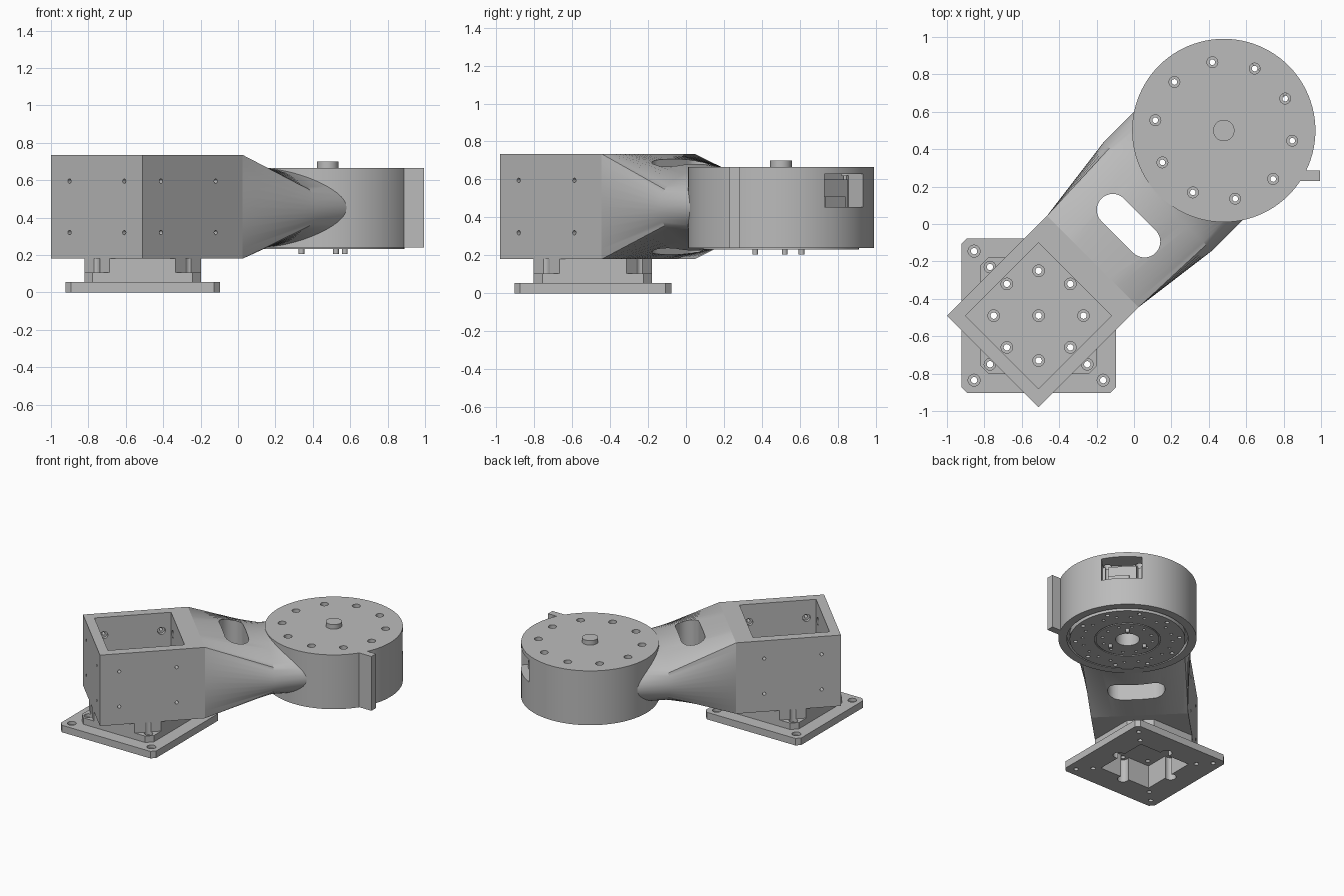
import bpy, bmesh
from math import sin, cos, pi, radians, tau
from mathutils import Matrix, Vector

cube = bpy.data.objects.get("Cube")
if cube:
    bpy.data.objects.remove(cube, do_unlink=True)

grey = bpy.data.materials.new("machined_grey")
grey.use_nodes = True
COLOR = (0.5, 0.5, 0.5, 1)
grey.diffuse_color = COLOR
grey.node_tree.nodes["Principled BSDF"].inputs["Base Color"].default_value = COLOR

BASE = Vector((-0.51, -0.49, 0))      # centre of the mounting end
DISC = Vector((0.48, 0.5, 0))         # centre of the drum
TURN = Matrix.Rotation(radians(45), 4, 'Z')
ARM = Matrix.Translation(BASE) @ TURN
DRUM = Matrix.Translation(DISC)
FOOT = Matrix.Translation(BASE)


def loft(bm, rings, frame):
    """Closed skin through matching rings of points."""
    rows = [[bm.verts.new(frame @ Vector(p)) for p in ring] for ring in rings]
    n = len(rows[0])
    for a, b in zip(rows, rows[1:]):
        for i in range(n):
            bm.faces.new((a[i], a[(i + 1) % n], b[(i + 1) % n], b[i]))
    bm.faces.new(rows[0][::-1])
    bm.faces.new(rows[-1])


def prism(bm, pts, z0, z1, frame):
    loft(bm, [[(x, y, z) for x, y in pts] for z in (z0, z1)], frame)


def circle(r, n=32, x=0, y=0):
    return [(x + r * cos(tau * i / n), y + r * sin(tau * i / n)) for i in range(n)]


def rect(x0, x1, y0, y1):
    return [(x0, y0), (x1, y0), (x1, y1), (x0, y1)]


def chamfered(h, c):
    k = h - c
    return [(h, -k), (h, k), (k, h), (-k, h), (-h, k), (-h, -k), (-k, -h), (k, -h)]


def make(name, *parts):
    """Object from (points, z0, z1, frame) prisms."""
    bm = bmesh.new()
    for part in parts:
        prism(bm, *part)
    return finish(name, bm)


def finish(name, bm):
    bmesh.ops.recalc_face_normals(bm, faces=bm.faces)
    me = bpy.data.meshes.new(name)
    bm.to_mesh(me)
    bm.free()
    me.materials.append(grey)
    ob = bpy.data.objects.new(name, me)
    bpy.context.collection.objects.link(ob)
    return ob


def cut(ob, *parts):
    """Subtract prisms that do not touch each other."""
    tool = make("cutter", *parts)
    tool.hide_render = True
    mod = ob.modifiers.new("cut", 'BOOLEAN')
    mod.operation, mod.solver, mod.object = 'DIFFERENCE', 'EXACT', tool
    with bpy.context.temp_override(object=ob, active_object=ob):
        bpy.ops.object.modifier_apply(modifier=mod.name)
    bpy.data.objects.remove(tool, do_unlink=True)


def holes(places, r, z0, z1, frame, n=24):
    return [(circle(r, n, x, y), z0, z1, frame) for x, y in places]


def corners(d):
    return [(x, y) for x in (-d, d) for y in (-d, d)]


# Foot: stepped plates with an open centre and corner screws
plate = make("base_plate", (chamfered(0.413, 0.03), 0, 0.055, FOOT))
tier = make("base_step", (chamfered(0.312, 0.045), 0.055, 0.105, FOOT))
collar = make("base_collar", (chamfered(0.312, 0.135), 0.105, 0.18, FOOT))
for ob in (plate, tier, collar):
    cut(ob, (rect(-0.22, 0.22, -0.22, 0.22), -0.1, 0.3, FOOT))
    cut(ob, *holes([(0.24, 0), (-0.24, 0), (0, 0.24), (0, -0.24)], 0.04, -0.1, 0.3, FOOT))
cut(plate, *holes(corners(0.345) + corners(0.26), 0.017, -0.1, 0.2, FOOT))
cut(plate, *holes(corners(0.345), 0.032, 0.03, 0.2, FOOT))
cut(tier, *holes(corners(0.26), 0.017, 0, 0.2, FOOT))
cut(tier, *holes(corners(0.26), 0.031, 0.08, 0.2, FOOT))
cut(collar, *holes(corners(0.26), 0.031, 0, 0.3, FOOT))

# Housing: open box with a bolted floor
HALF, LOW, HIGH, MID = 0.346, 0.18, 0.735, 0.4575
NECK = 0.41
box = make("housing_box", (rect(-HALF, NECK, -HALF, HALF), LOW, HIGH, ARM))
cut(box, (rect(-0.276, 0.276, -0.276, 0.276), 0.24, 1, ARM))
floor = [(0, 0)] + circle(0.24, 8)
cut(box, *holes(floor, 0.017, 0, 0.5, ARM))
cut(box, *holes(floor, 0.031, 0.215, 0.5, ARM))

# Side screws with inner counterbores in every wall
spots = [(z, s) for z in (0.32, 0.595) for s in (-0.207, 0.207)]
for quarter in range(4):
    wall = ARM @ Matrix.Rotation(quarter * pi / 2, 4, 'Z')
    side = wall @ Matrix.Rotation(pi / 2, 4, 'Y')   # local z runs outward
    places = [(-z, s) for z, s in spots]
    end = 0.36 if quarter else 0.33
    cut(box, *holes(places, 0.012, 0.25, end, side))
    cut(box, *holes(places, 0.028, 0.25, 0.3, side))

# Arm: rectangle blending into a flat ellipse that meets the drum
STEPS, CORNER = 16, 5


def quadrant(w, h, is_round):
    pts = []
    for i in range(STEPS + 1):
        low = i <= CORNER
        f = i / CORNER if low else (i - CORNER) / (STEPS - CORNER)
        a = radians(27 * f if low else 27 + 63 * f)
        if is_round:
            pts.append((w * cos(a), h * sin(a)))
        else:
            pts.append((w, h * f) if low else (w * (1 - f), h))
    return pts


def section(u, w, h, mid, is_round):
    q = quadrant(w, h, is_round)
    half = q + [(-x, z) for x, z in q[-2::-1]]
    full = half + [(x, -z) for x, z in half[-2:0:-1]]
    return [(u, v, mid + z) for v, z in full]


bm = bmesh.new()
loft(bm, [section(NECK, HALF, (HIGH - LOW) / 2, MID, False),
          section(0.9, 0.41, 0.21, 0.4525, True),
          section(1.3, 0.41, 0.21, 0.4525, True)], ARM)
arm = finish("arm", bm)
cut(arm, (circle(0.486, 96), 0, 1, DRUM))
slot = [(0.68 + 0.085 * cos(a), s * 0.12 + 0.085 * sin(a))
        for s, start in ((1, 0), (-1, pi)) for a in (start + pi * i / 16 for i in range(17))]
cut(arm, (slot, 0, 1, ARM))

# Drum with bolt circle, lower recess, bore and side window
FLOOR, TOP = 0.24, 0.665
drum = make("drum", (circle(0.49, 96), FLOOR, TOP, DRUM))
under = make("drum_cover", (circle(0.41, 96), 0.232, 0.28, DRUM))
ring = [(0.37 * cos(a), 0.37 * sin(a)) for a in (radians(27.5 + 36 * i) for i in range(10))]
cut(drum, (circle(0.43, 96), 0.1, 0.275, DRUM))
for ob in (drum, under):
    cut(ob, *holes(ring, 0.015, 0, 1, DRUM))
    cut(ob, (circle(0.085), 0, 0.36, DRUM))
cut(drum, *holes(ring, 0.029, 0.62, 1, DRUM))
cut(under, *holes(circle(0.18, 12) + circle(0.32, 20), 0.011, 0, 0.26, DRUM, 12))
cut(under, (circle(0.235, 64), 0.2, 0.238, DRUM))
bore_ring = make("hub_ring", (circle(0.225, 64), 0.232, 0.27, DRUM))
cut(bore_ring, (circle(0.085), 0, 0.5, DRUM))
cut(bore_ring, *holes(circle(0.18, 12), 0.011, 0, 0.26, DRUM, 12))
SIDE = DRUM @ TURN
cut(drum, (rect(0.36, 0.6, -0.145, 0.145), 0.455, 0.63, SIDE))

# Connector inside the window
make("connector_block", (rect(0.35, 0.4, -0.1, 0.1), 0.455, 0.6, SIDE))
make("connector_ledge", (rect(0.35, 0.43, -0.1, 0.05), 0.455, 0.51, SIDE))

# Knob, locating pins and side tab
make("top_knob", (circle(0.057), 0.64, 0.70, DRUM))
for i, angle in enumerate((172, 50, -72)):
    a = radians(angle)
    make(f"locating_pin_{i + 1}",
         (circle(0.015, 24, 0.142 * cos(a), 0.142 * sin(a)), 0.205, 0.26, DRUM))
make("side_tab", (rect(0.38, 0.515, -0.27, -0.215), FLOOR, TOP, DRUM))

# Smooth round walls, keep machined edges crisp
for ob in bpy.context.collection.objects:
    if ob.type == 'MESH' and grey.name in ob.data.materials:
        ob.data.shade_smooth()
        ob.data.set_sharp_from_angle(angle=radians(32 if ob is not arm else 25))
